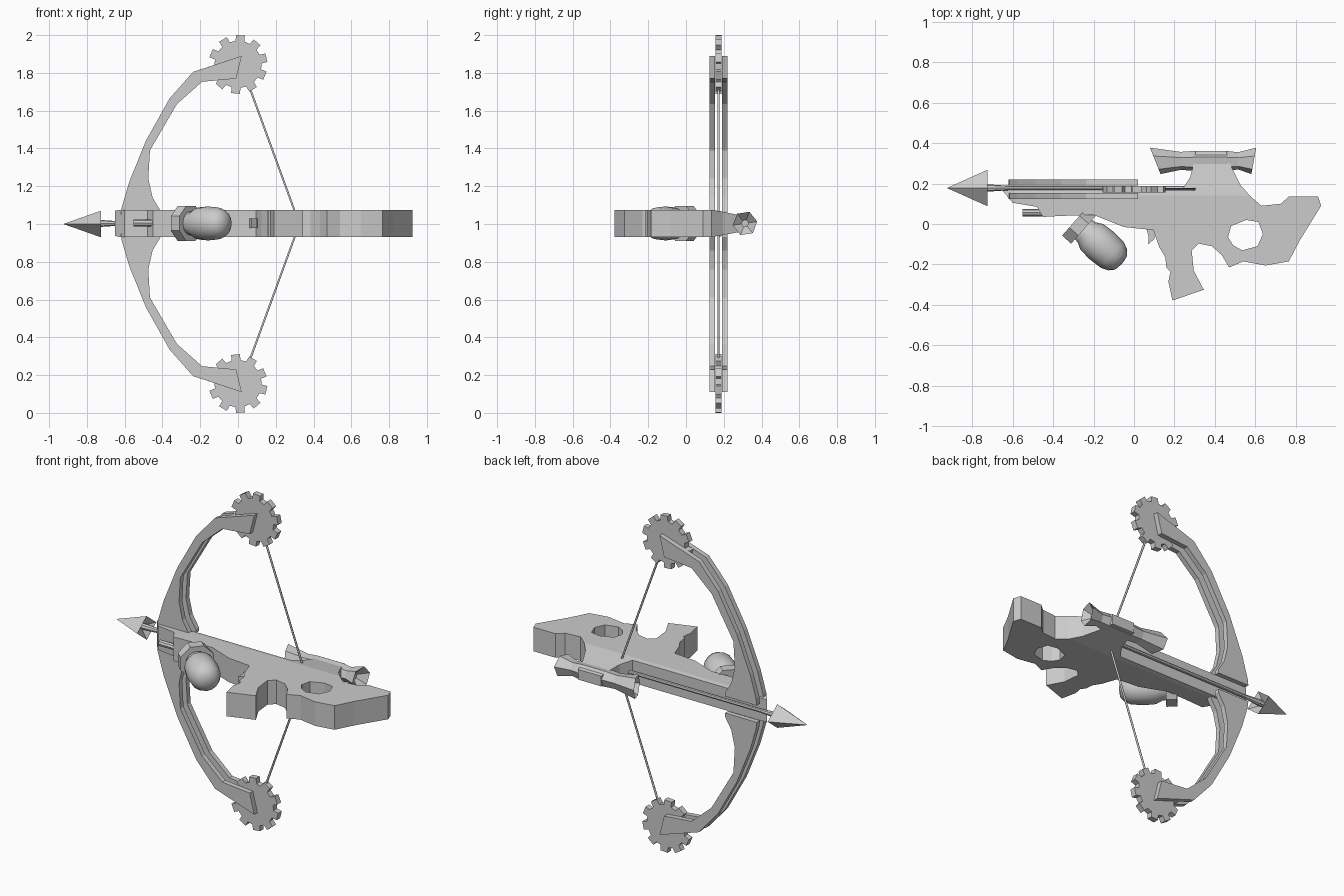
import bpy, bmesh
from math import sin, cos, pi, atan2
from mathutils import Matrix, Vector

if "Cube" in bpy.data.objects:
    bpy.data.objects.remove(bpy.data.objects["Cube"])

ZC = 1.0      # mirror plane of the whole model
BOW_Y = 0.172   # layer holding limbs, gears, string and bolt


def to_object(name, bm, smooth=False):
    bmesh.ops.remove_doubles(bm, verts=bm.verts, dist=1e-5)
    bmesh.ops.recalc_face_normals(bm, faces=bm.faces)
    me = bpy.data.meshes.new(name)
    bm.to_mesh(me)
    bm.free()
    ob = bpy.data.objects.new(name, me)
    bpy.context.collection.objects.link(ob)
    if smooth:
        for p in me.polygons:
            p.use_smooth = True
    return ob


def prism(bm, pts, axis, lo, hi):
    """Extrude a flat outline along 'z' (points are x,y) or 'y' (points are x,z)."""
    place = (lambda p, d: (p[0], p[1], d)) if axis == 'z' else (lambda p, d: (p[0], d, p[1]))
    f = bm.faces.new([bm.verts.new(place(p, lo)) for p in pts])
    ext = bmesh.ops.extrude_face_region(bm, geom=[f])
    move = place((0, 0), hi - lo)
    bmesh.ops.translate(bm, verts=[v for v in ext['geom'] if isinstance(v, bmesh.types.BMVert)], vec=move)


def lathe(name, rings, sides, loc, angle=0.0, scale=(1, 1, 1), phase=0.0, smooth=False):
    """Rings are (distance along axis, radius, shear); axis is local x turned about z."""
    bm = bmesh.new()
    mat = Matrix.Translation(loc) @ Matrix.Rotation(angle, 4, 'Z') @ Matrix.Diagonal((*scale, 1))
    loops = []
    for t, r, k in rings:
        loop = []
        for i in range(sides):
            a = 2 * pi * i / sides + phase
            loop.append(bm.verts.new(mat @ Vector((t + k * r * cos(a), r * cos(a), r * sin(a)))))
        loops.append(loop)
    for a, b in zip(loops, loops[1:]):
        for i in range(sides):
            j = (i + 1) % sides
            bm.faces.new((a[i], a[j], b[j], b[i]))
    for end, r in ((loops[0], rings[0][1]), (loops[-1], rings[-1][1])):
        if r > 0:
            bm.faces.new(end)
    bmesh.ops.remove_doubles(bm, verts=bm.verts, dist=1e-5)
    return to_object(name, bm, smooth)


# Stock: one outline with fore-end, scope mount, shoulder rest and pistol grip
stock_pts = [
    (-.65, .165), (-.60, .105), (-.48, .085), (-.45, .035), (-.36, .04), (-.2, .045),
    (-.05, -.015), (.095, -.03), (.125, -.115), (.155, -.165), (.16, -.215), (.18, -.235),
    (.17, -.285), (.19, -.378), (.345, -.325), (.295, -.23), (.285, -.13), (.32, -.097),
    (.385, -.11), (.435, -.155), (.47, -.215), (.54, -.185), (.65, -.205), (.765, -.185),
    (.82, -.08), (.925, .09), (.91, .135), (.765, .135), (.725, .1), (.63, .09),
    (.575, .137), (.525, .195), (.48, .285), (.455, .362), (.305, .362), (.295, .3),
    (.277, .23), (.235, .165)]
bm = bmesh.new()
prism(bm, stock_pts, 'z', ZC - .068, ZC + .075)
# Narrow the rail and scope mount above the shoulder line
bmesh.ops.bisect_plane(bm, geom=bm.verts[:] + bm.edges[:] + bm.faces[:],
                       plane_co=(0, .14, 0), plane_no=(0, 1, 0))
for v in bm.verts:
    if v.co.y > .14:
        v.co.z = ZC + (v.co.z - ZC) * (1 - (v.co.y - .14) * 2.6)
stock = to_object("stock", bm)

# Thumb hole cut through the stock
bm = bmesh.new()
prism(bm, [(.465, -.065), (.48, -.01), (.555, .02), (.615, .01), (.637, -.05),
           (.61, -.11), (.535, -.13), (.49, -.105)], 'z', .8, 1.2)
cutter = to_object("thumb_hole_cutter", bm)
cutter.hide_render = True
mod = stock.modifiers.new("thumb_hole", 'BOOLEAN')
mod.operation = 'DIFFERENCE'
mod.solver = 'EXACT'
mod.object = cutter
bpy.context.view_layer.objects.active = stock
bpy.ops.object.modifier_apply(modifier=mod.name)
bpy.data.objects.remove(cutter)

# Trigger
bm = bmesh.new()
prism(bm, [(.06, -.02), (.11, -.025), (.1, -.075), (.07, -.1), (.072, -.06)], 'z', ZC - .02, ZC + .03)
to_object("trigger", bm)

# Bow limbs: two plates each, mirrored up and down, with a toothed wheel between them
limb = [(-.62, 1.05), (-.615, 1.09), (-.577, 1.22), (-.488, 1.44), (-.362, 1.665), (-.238, 1.805),
        (.02, 1.89), (-.01, 1.77), (-.19, 1.753), (-.323, 1.635), (-.466, 1.39),
        (-.475, 1.24), (-.452, 1.14), (-.41, 1.07), (-.41, 1.05)]
gear = []
for i in range(10):
    a = 2 * pi * i / 10 + .23
    gear += [(r * cos(a + d), 1.845 + r * sin(a + d))
             for d, r in ((-.19, .125), (-.15, .156), (.15, .156), (.19, .125))]
for side, s in (("upper", 1), ("lower", -1)):
    flip = lambda pts: [(x, ZC + s * (z - 1)) for x, z in pts]
    bm = bmesh.new()
    for lo, hi in ((-.048, -.018), (.018, .048)):
        prism(bm, flip(limb), 'y', BOW_Y + lo, BOW_Y + hi)
    to_object(side + "_limb", bm)
    bm = bmesh.new()
    prism(bm, flip(gear), 'y', BOW_Y - .017, BOW_Y + .017)
    to_object(side + "_wheel", bm)

# Drawn bow string
cu = bpy.data.curves.new("bow_string", 'CURVE')
cu.dimensions = '3D'
cu.bevel_depth = .006
cu.bevel_resolution = 1
sp = cu.splines.new('POLY')
sp.points.add(2)
for p, (x, z) in zip(sp.points, ((.055, 1.74), (.325, 1.0), (.055, .26))):
    p.co = (x, BOW_Y, z, 1)
bpy.context.collection.objects.link(bpy.data.objects.new("bow_string", cu))

# Bolt: shaft and barbed four-sided head
lathe("bolt_shaft", [(-.77, .018, 0), (-.72, .018, 0), (-.62, .011, 0), (.3, .011, 0)], 8,
      (0, BOW_Y + .006, ZC + .003), smooth=False)
lathe("bolt_head", [(-.925, 0, 0), (-.725, .08, 0), (-.755, .02, 0), (-.755, 0, 0)], 4,
      (0, BOW_Y + .006, ZC), scale=(1, 1.12, .88))

# Small rod under the fore-end
lathe("front_rod", [(-.552, .018, 0), (-.42, .018, 0)], 8, (0, .056, ZC + .005))

# Scope: six-sided tube with flared, slanted cups
lathe("scope", [(.19, .02, 0), (.105, .066, -.4), (.23, .045, 0), (.30, .05, 0), (.455, .05, 0),
                (.515, .043, 0), (.592, .066, .18), (.55, .02, 0)], 6,
      (0, .312, ZC + .003), phase=.15)

# Foregrip: eight-sided collar and rounded pod
tilt = atan2(-.66, .75)
pod_at = (-.272, -.008, ZC + .003)
lathe("grip_collar", [(-.03, .1, 0), (.03, .1, 0)], 8, pod_at, tilt, phase=pi / 8)
lathe("grip_pod", [(-.01, .06, 0), (.05, .066, 0), (.085, .085, 0), (.15, .09, 0), (.22, .085, 0),
                   (.255, .07, 0), (.278, .045, 0), (.285, 0, 0)], 16, pod_at, tilt, smooth=True)
